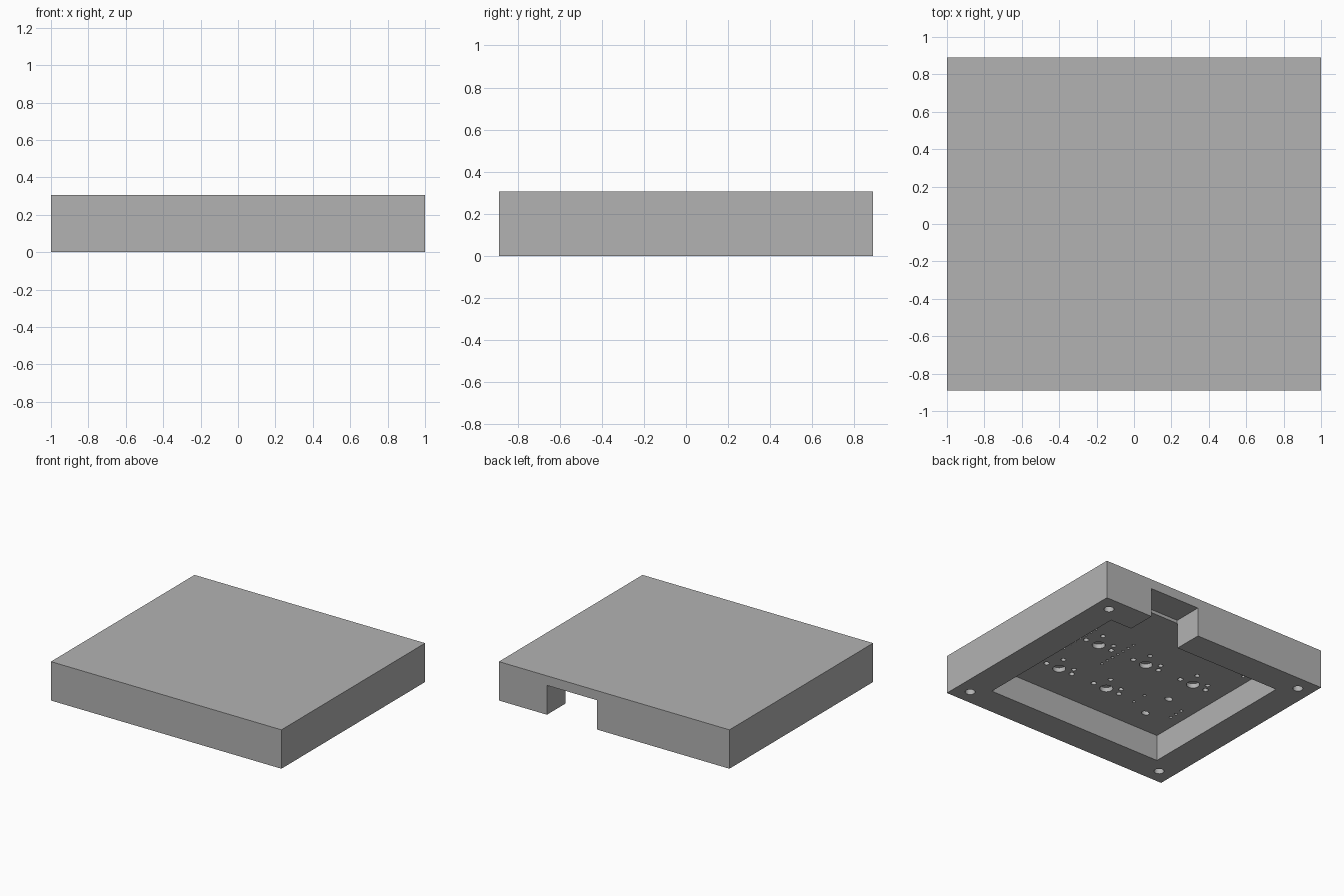
import bpy, bmesh
from mathutils import Matrix, Vector

default = bpy.data.objects.get("Cube")
if default:
    bpy.data.objects.remove(default, do_unlink=True)

HEIGHT, CEILING, NOTCH_TOP = 0.305, 0.205, 0.23
PITCH = 0.0587          # spacing between neighbouring pins
HOLE_DEPTH = 0.035

grey = bpy.data.materials.new("grey_plastic")
grey.use_nodes = True
grey.diffuse_color = (0.45, 0.45, 0.45, 1)
grey.node_tree.nodes["Principled BSDF"].inputs["Base Color"].default_value = grey.diffuse_color


def add_box(bm, low, high):
    low, high = Vector(low), Vector(high)
    place = Matrix.Translation((low + high) / 2) @ Matrix.Diagonal((high - low).to_4d())
    bmesh.ops.create_cube(bm, size=1, matrix=place)


def add_hole(bm, x, y, rx, z0, z1, ry=None, sides=16):
    place = Matrix.Translation((x, y, (z0 + z1) / 2)) @ Matrix.Diagonal((rx, ry or rx, 1, 1))
    bmesh.ops.create_cone(bm, cap_ends=True, segments=sides, radius1=1, radius2=1,
                          depth=z1 - z0, matrix=place)


def make_object(name, bm):
    mesh = bpy.data.meshes.new(name)
    bm.to_mesh(mesh)
    bm.free()
    mesh.materials.append(grey)
    obj = bpy.data.objects.new(name, mesh)
    bpy.context.collection.objects.link(obj)
    return obj


def cut(target, bm):
    cutter = make_object("cutter", bm)
    cutter.hide_render = True
    mod = target.modifiers.new("cut", 'BOOLEAN')
    mod.operation, mod.solver, mod.object = 'DIFFERENCE', 'EXACT', cutter
    bpy.context.view_layer.objects.active = target
    bpy.ops.object.modifier_apply(modifier=mod.name)
    bpy.data.objects.remove(cutter, do_unlink=True)


# Solid case block
bm = bmesh.new()
add_box(bm, (-1, -0.89, 0), (1, 0.89, HEIGHT))
case = make_object("case_cover", bm)

# Open cavity underneath
bm = bmesh.new()
add_box(bm, (-0.77, -0.663, -0.1), (0.77, 0.663, CEILING))
cut(case, bm)

# Cable notch through the back wall
bm = bmesh.new()
add_box(bm, (0.15, 0.66, -0.1), (0.583, 1, NOTCH_TOP))
cut(case, bm)

holes = bmesh.new()


def ceiling_hole(x, y, rx, ry=None, sides=16):
    add_hole(holes, x, y, rx, CEILING - 0.03, CEILING + HOLE_DEPTH, ry, sides)


# Blind screw holes in the corners of the rim
for sx in (-1, 1):
    for sy in (-1, 1):
        add_hole(holes, sx * 0.882, sy * 0.772, 0.036, -0.1, 0.2, sides=24)

# Key switch sockets: centre post, two side posts, two contact pins
for x, y in ((0.38, 0.06), (0.38, -0.38), (-0.06, 0.06), (-0.06, -0.38), (-0.5, 0.06)):
    ceiling_hole(x, y, 0.047, sides=32)
    for side in (-1, 1):
        ceiling_hole(x + side * 2 * PITCH, y, 0.02)
    ceiling_hole(x + PITCH, y + 2 * PITCH, 0.018)
    ceiling_hole(x - 1.5 * PITCH, y + PITCH, 0.018)

# Rotary knob socket: two lugs, three pins on one side, two on the other
kx, ky = -0.5, -0.34
for side in (-1, 1):
    ceiling_hole(kx, ky + side * 0.13, 0.032, 0.024)
    ceiling_hole(kx + 0.165, ky + side * PITCH, 0.012)
for i in (-1, 0, 1):
    ceiling_hole(kx - 0.178, ky + i * PITCH, 0.012)

# Controller board pin rows, centred on the cable notch
for x in (0.19, 0.542):
    for i in range(7):
        ceiling_hole(x, -0.13 + i * PITCH, 0.011, sides=12)

# Display pin row
for i in range(4):
    ceiling_hole(-0.7, 0.38 + i * PITCH, 0.012, sides=12)

cut(case, holes)

# Smooth the round holes, keep the block edges sharp
bpy.ops.object.select_all(action='DESELECT')
case.select_set(True)
bpy.context.view_layer.objects.active = case
bpy.ops.object.shade_smooth_by_angle()
